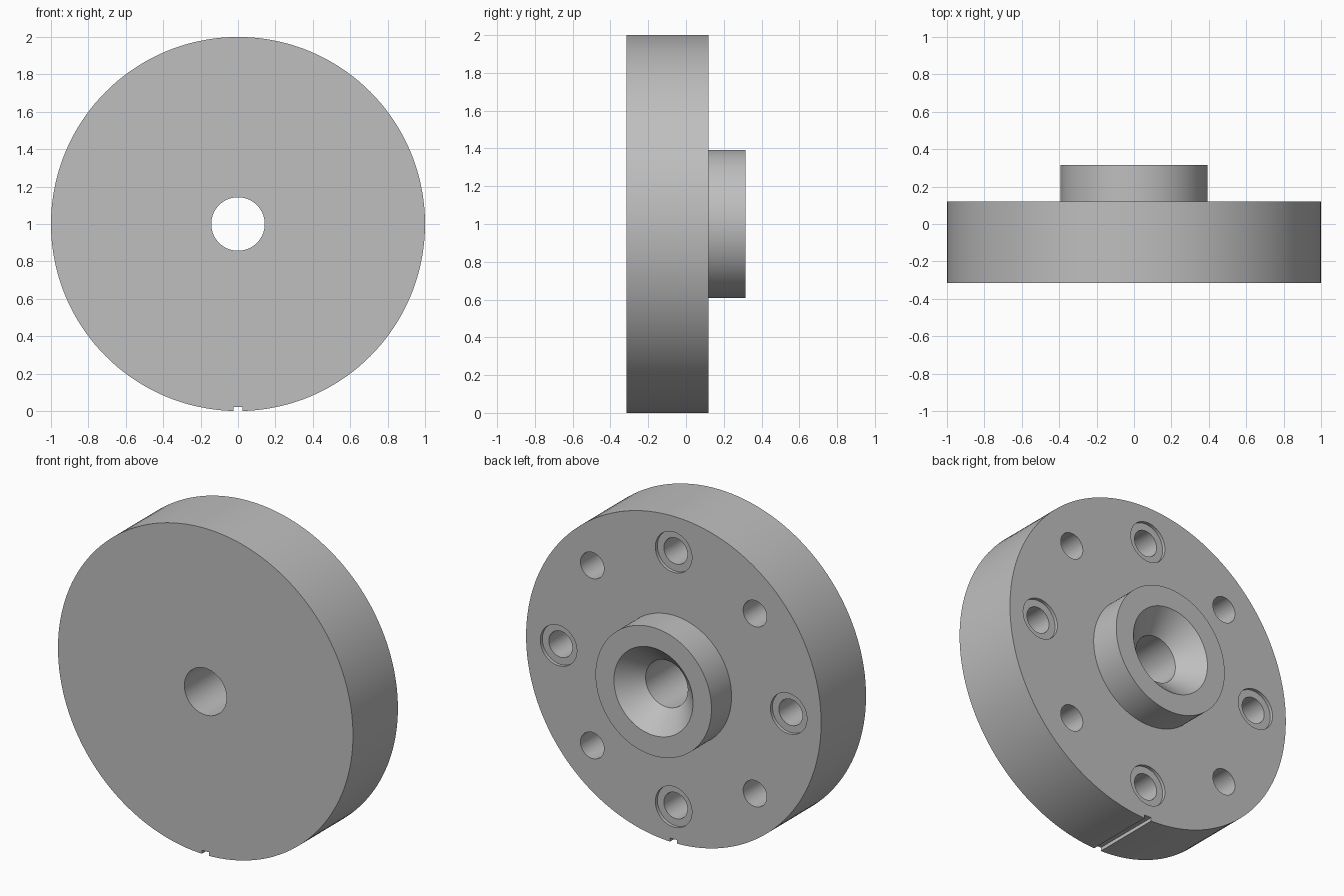
import bpy
import bmesh
import math
from mathutils import Matrix, Vector

cube = bpy.data.objects.get("Cube")
if cube:
    bpy.data.objects.remove(cube, do_unlink=True)

FRONT, BACK, HUB_END = -0.315, 0.12, 0.315
CENTRE = Vector((0, 0, 1))

steel = bpy.data.materials.new("grey_steel")
steel.use_nodes = True
colour = (0.52, 0.52, 0.52, 1)
steel.diffuse_color = colour
steel.node_tree.nodes["Principled BSDF"].inputs["Base Color"].default_value = colour


def add_object(name, bm):
    bmesh.ops.recalc_face_normals(bm, faces=bm.faces)
    mesh = bpy.data.meshes.new(name)
    bm.to_mesh(mesh)
    bm.free()
    mesh.materials.append(steel)
    obj = bpy.data.objects.new(name, mesh)
    bpy.context.collection.objects.link(obj)
    return obj


def lathe(name, profile, steps):
    """Turn a closed (radius, y) profile about the y axis."""
    bm = bmesh.new()
    verts = [bm.verts.new((r, y, 1)) for r, y in profile]
    edges = [bm.edges.new((v, verts[i - 1])) for i, v in enumerate(verts)]
    bmesh.ops.spin(bm, geom=verts + edges, cent=CENTRE, axis=(0, 1, 0),
                   angle=math.tau, steps=steps, use_merge=True)
    bmesh.ops.remove_doubles(bm, verts=bm.verts, dist=1e-5)
    return add_object(name, bm)


def add_drill(bm, angle, radius, depth):
    """Cylinder entering the back face on the bolt circle."""
    end = BACK + 0.05
    start = BACK - depth
    place = Vector((0.78 * math.cos(angle), (start + end) / 2, 1 + 0.78 * math.sin(angle)))
    bmesh.ops.create_cone(bm, cap_ends=True, segments=48, radius1=radius,
                          radius2=radius, depth=end - start,
                          matrix=Matrix.Translation(place) @ Matrix.Rotation(math.pi / 2, 4, 'X'))


def cut(target, name, bm):
    cutter = add_object(name, bm)
    cutter.hide_render = True
    mod = target.modifiers.new(name, 'BOOLEAN')
    mod.operation = 'DIFFERENCE'
    mod.solver = 'EXACT'
    mod.object = cutter
    bpy.context.view_layer.objects.active = target
    bpy.ops.object.modifier_apply(modifier=name)
    bpy.data.objects.remove(cutter, do_unlink=True)


# Disc with raised hub, conical seat and through bore
flange = lathe("hub_flange", [
    (0.143, FRONT), (1.0, FRONT), (1.0, BACK), (0.393, BACK),
    (0.393, HUB_END), (0.268, HUB_END), (0.143, 0.187)], 144)

# Eight blind holes
bm = bmesh.new()
for i in range(8):
    add_drill(bm, i * math.pi / 4, 0.08, 0.3)
cut(flange, "bolt_holes", bm)

# Shallow counterbores on every other hole
bm = bmesh.new()
for i in range(4):
    add_drill(bm, i * math.pi / 2, 0.124, 0.02)
cut(flange, "counterbores", bm)

# Alignment notch along the bottom of the rim
bm = bmesh.new()
bmesh.ops.create_cube(bm, size=1, matrix=Matrix.Diagonal((0.048, 2, 0.044, 1)))
cut(flange, "rim_notch", bm)

# Smooth round walls, sharp rims
bpy.ops.object.select_all(action='DESELECT')
flange.select_set(True)
bpy.context.view_layer.objects.active = flange
bpy.ops.object.shade_smooth_by_angle(angle=math.radians(30))
